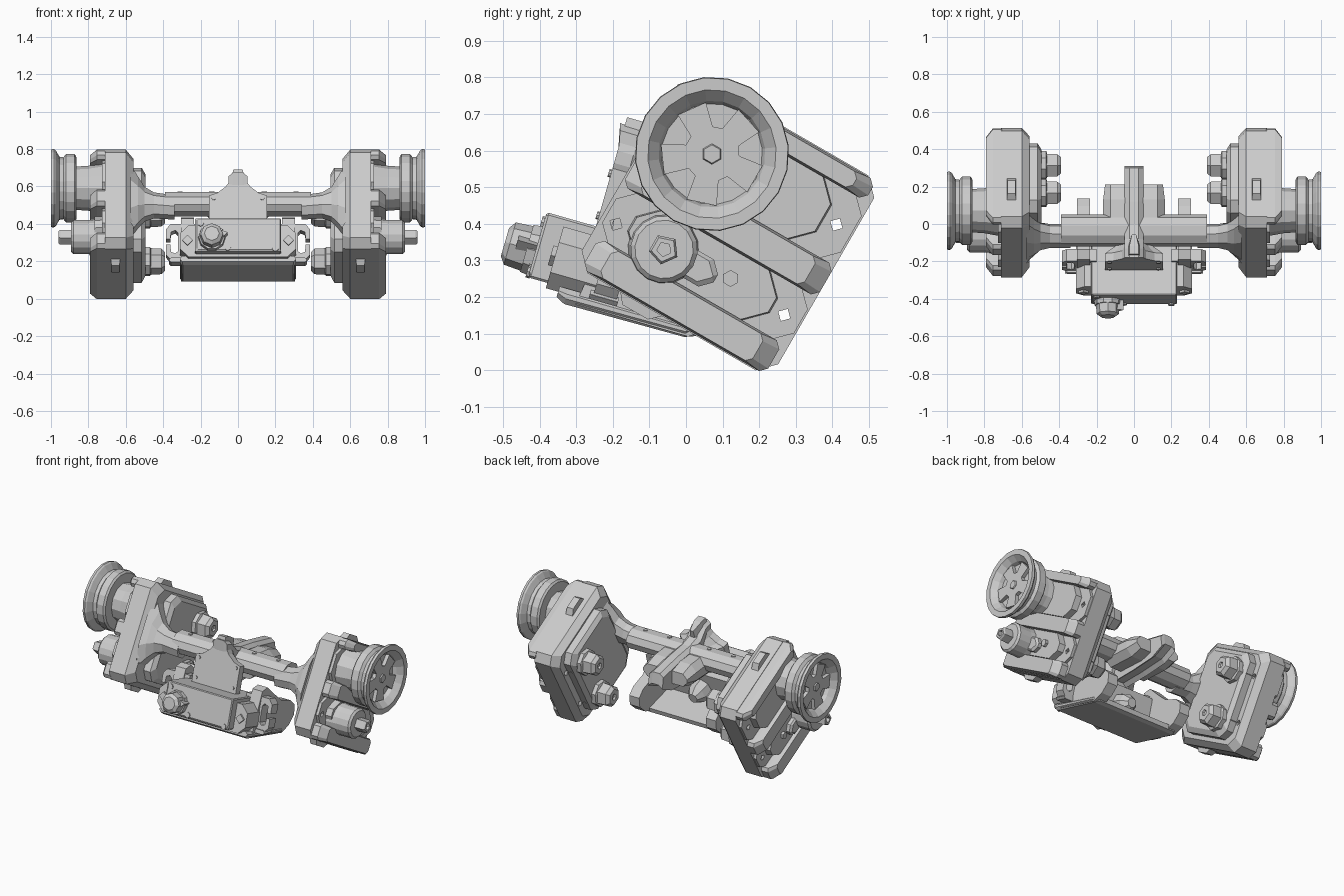
import bpy, bmesh
from math import sin, cos, pi, radians
from mathutils import Matrix, Vector

if "Cube" in bpy.data.objects:
    bpy.data.objects.remove(bpy.data.objects["Cube"])

SIDE, MID, FLAT = radians(-30), radians(-16), 0.0   # tilt of each assembly about x


def loft(name, rings, tilt=FLAT, mirror=False):
    """Skin a list of equal-length rings, cap both ends, tilt about x."""
    bm = bmesh.new()
    rot = Matrix.Rotation(tilt, 4, 'X')
    vs = [[bm.verts.new(rot @ Vector(p)) for p in r] for r in rings]
    n = len(vs[0])
    for a, b in zip(vs, vs[1:]):
        for i in range(n):
            j = (i + 1) % n
            bm.faces.new((a[i], a[j], b[j], b[i]))
    bm.faces.new(vs[0][::-1])
    bm.faces.new(vs[-1])
    bmesh.ops.recalc_face_normals(bm, faces=bm.faces)
    me = bpy.data.meshes.new(name)
    bm.to_mesh(me)
    bm.free()
    ob = bpy.data.objects.new(name, me)
    bpy.context.collection.objects.link(ob)
    if mirror:
        ob.modifiers.new("mirror", 'MIRROR')
    return ob


def rect(a0, a1, b0, b1, c):
    """Rectangle outline with chamfered corners."""
    return [(a0 + c, b0), (a1 - c, b0), (a1, b0 + c), (a1, b1 - c),
            (a1 - c, b1), (a0 + c, b1), (a0, b1 - c), (a0, b0 + c)]


def circ(a, b, ra, n, rb=None, ph=0.0):
    rb = ra if rb is None else rb
    return [(a + ra * cos(2 * pi * i / n + ph), b + rb * sin(2 * pi * i / n + ph)) for i in range(n)]


def on_x(x, pts): return [(x, a, b) for a, b in pts]
def on_y(y, pts): return [(a, y, b) for a, b in pts]


def along_x(name, secs, tilt=FLAT, mirror=True):
    return loft(name, [on_x(x, p) for x, p in secs], tilt, mirror)


def along_y(name, secs, tilt=MID, mirror=False):
    return loft(name, [on_y(y, p) for y, p in secs], tilt, mirror)


def turned(name, u, v, prof, n, tilt=SIDE):
    return along_x(name, [(x, circ(u, v, r, n)) for x, r in prof], tilt)


# ---- side gearboxes (built on +x, mirrored) ----
U0, U1, V0, V1 = -0.41, 0.21, 0.095, 0.71
shell = along_x("gearbox_shell", [(0.56, rect(U0 + .04, U1 - .03, V0 + .03, V1 - .03, .05)),
                                  (0.60, rect(U0, U1, V0, V1, .045)),
                                  (0.71, rect(U0, U1, V0, V1, .045))], SIDE, False)
# through holes at the plate corners
holes = []
for u, v in [(.157, .265), (.157, .55), (-.365, .25)]:
    h = along_x("hole_cutter", [(0.4, circ(u, v, .019, 4)), (0.9, circ(u, v, .019, 4))], SIDE, False)
    h.hide_render = True
    h.hide_set(True)
    holes.append(h)


def drill(ob):
    for h in holes:
        m = ob.modifiers.new("hole", 'BOOLEAN')
        m.operation, m.object, m.solver = 'DIFFERENCE', h, 'EXACT'
    ob.modifiers.new("mirror", 'MIRROR')


drill(shell)
# outer ridges, the outer two shortened to follow the shell corners
for v0, v1, cut in [(V0 + .003, .195, .018), (.35, .45, 0), (.645, V1 - .003, .018)]:
    a, b = U0 + .005 + cut, U1 - cut
    along_x("gearbox_ridge", [(0.705, rect(a, b, v0, v1, .018)),
                              (0.755, rect(a, b, v0, v1, .018)),
                              (0.79, rect(a + .05, b - .05, v0 + .006, v1 - .006, .015))], SIDE)
# recessed cover plates
for v0, v1 in [(.195, .35), (.45, .645)]:
    drill(along_x("cover_plate", [(0.705, rect(U0 + .01, U1 - .005, v0, v1, .04)),
                                  (0.728, rect(U0 + .01, U1 - .005, v0, v1, .04))], SIDE, False))
    along_x("cover_center", [(0.72, rect(-.33, .12, v0, v1, .055)),
                             (0.768, rect(-.325, .115, v0, v1, .055))], SIDE)
# edge tabs
for v0, v1 in [(V0 + .01, .068), (V1 - .01, .74)]:
    loft("edge_tab", [[(.63, -.27, v0), (.68, -.27, v0), (.68, -.12, v0), (.63, -.12, v0)],
                      [(.633, -.24, v1), (.677, -.24, v1), (.677, -.16, v1), (.633, -.16, v1)]], SIDE, True)
# inner plate
drill(along_x("inner_plate", [(0.57, rect(-.29, .14, .15, .67, .05)),
                              (0.515, rect(-.29, .14, .15, .67, .05)),
                              (0.495, rect(-.265, .115, .18, .645, .05))], SIDE, False))
# motors on the inner plate
for v in (.256, .55):
    turned("motor_base", .045, v, [(.50, .08), (.47, .08), (.465, .068)], 8)
    turned("motor_can", .045, v, [(.48, .072), (.41, .068), (.39, .05), (.39, .02), (.40, .015)], 6)
# idler knob, slotted lug and bolt
IU, IV = -.217, .256
turned("idler_drum", IU, IV, [(.72, .1), (.80, .092), (.88, .092), (.892, .08)], 16)
turned("idler_nut", IU, IV, [(.88, .042), (.95, .042), (.96, .035), (.96, .02), (.93, .02)], 5)
along_x("idler_lug", [(.72, rect(-.2, -.055, .215, .30, .03)),
                      (.79, rect(-.2, -.055, .215, .30, .03)),
                      (.80, rect(-.19, -.065, .225, .29, .03))], SIDE)
turned("cover_bolt", -.02, .278, [(.72, .023), (.785, .023), (.785, .01)], 6)

# ---- wheels ----
WU, WV = -.234, .547
turned("wheel_hub", WU, WV, [(.72, .135), (.80, .12), (.88, .115)], 12)
turned("wheel_inner_disc", WU, WV, [(.862, .10), (.865, .172), (.875, .183), (.92, .183), (.935, .165)], 20)
turned("wheel_rim", WU, WV, [(.92, .10), (.925, .165), (.955, .17), (.975, .205), (.985, .211),
                             (1.0, .209), (1.0, .176), (.968, .146), (.945, .138), (.945, .03)], 20)
star = []
for i in range(5):
    for off, r in [(-.3, .142), (.3, .142), (.45, .075), (.81, .075)]:
        a = i * 2 * pi / 5 + off
        star.append((WU + r * cos(a), WV + r * sin(a)))
along_x("wheel_spokes", [(.94, star), (.968, star)], SIDE)
turned("wheel_axle_cap", WU, WV, [(.96, .032), (.975, .025)], 6)

# ---- cross tube and flared arms ----
AY, AZ = -.035, .505
along_x("cross_tube", [(-.39, circ(AY, AZ, .085, 10, .068)), (.39, circ(AY, AZ, .085, 10, .068))], mirror=False)
along_x("flared_arm", [(x, circ(u, v, ru, 8, rv, pi / 8)) for x, u, v, ru, rv in [
    (.34, -.30, .39, .063, .066), (.45, -.305, .40, .063, .072), (.50, -.31, .405, .068, .10),
    (.535, -.32, .41, .078, .155), (.575, -.325, .415, .085, .225)]], SIDE)
for x in (.14, .31):
    c = circ(x, AY, .014, 6)
    loft("tube_screw", [[(a, b, .56) for a, b in c], [(a, b, .574) for a, b in c]], mirror=True)

# ---- central spine ----
half = [(.155, .30), (.155, .475), (.11, .49), (.065, .525), (.035, .57), (.025, .62)]
plate = half + [(-x, z) for x, z in half[::-1]]
along_y("mount_plate", [(-.345, plate), (-.30, plate),
                        (-.23, [(x * .45, z - .02) for x, z in plate])])
fin = [(-.18, .675), (-.13, .66), (-.08, .60), (0, .57), (.12, .55), (.30, .51),
       (.31, .44), (.22, .40), (.05, .39), (-.2, .39)]
along_x("rear_fin", [(-.05, [(y, z - .02) for y, z in fin]), (-.025, fin), (.025, fin),
                     (.05, [(y, z - .02) for y, z in fin])], mirror=False)
along_y("rear_block", [(-.06, rect(-.165, .165, .41, .55, .04)), (.13, rect(-.165, .165, .40, .53, .04)),
                       (.21, rect(-.155, .155, .42, .50, .03))], FLAT)
for z in (.34, .46):
    c = circ(.13, z, .011, 8)
    along_y("plate_screw", [(-.352, c), (-.34, c)], mirror=True)

# ---- actuator and tray (tilted) ----
along_y("actuator_body", [(-.485, rect(-.22, .225, .135, .305, .006)), (-.478, rect(-.23, .23, .125, .31, .006)),
                          (-.20, rect(-.23, .23, .125, .31, .006))])
along_y("actuator_shoulder", [(-.43, rect(-.31, .31, .11, .285, .045)), (-.29, rect(-.31, .31, .11, .285, .045))])
low = [(.385, .215), (.362, .215), (.358, .175), (.335, .165), (.32, .18)]
ear = [(.2, .13), (.36, .13), (.385, .16)] + low + [(x, .46 - z) for x, z in low[::-1]] + \
      [(.385, .30), (.36, .33), (.2, .33)]
along_y("mount_ear", [(-.30, ear), (-.235, ear)], mirror=True)
c = circ(.27, .2, .028, 4)
along_y("ear_bolt", [(-.42, c), (-.442, c)], mirror=True)
# knob with pointer, on the front of the actuator
KX, KQ = -.14, .20
along_y("knob_base", [(-.48, circ(KX, KQ, .074, 10)), (-.51, circ(KX, KQ, .07, 10))])
along_y("knob", [(-.50, circ(KX, KQ, .064, 8)), (-.558, circ(KX, KQ, .06, 8)), (-.572, circ(KX, KQ, .04, 8))])
ptr = [(KX - .05, KQ - .03), (KX + .03, KQ - .035), (KX + .085, KQ + .015), (KX + .03, KQ + .035)]
along_y("knob_pointer", [(-.48, ptr), (-.54, ptr)])
for x, q in [(-.2, .28), (-.055, .145), (.2, .14)]:
    c = circ(x, q, .017, 8)
    along_y("face_screw", [(-.48, c), (-.492, c)])
along_y("rear_pivot", [(-.22, circ(-.02, .2, .07, 8)), (-.14, circ(-.02, .2, .06, 8)), (-.10, circ(-.02, .2, .03, 8))])
# tray floor, lip and curved side walls
along_y("tray_floor", [(-.395, rect(-.31, .31, .095, .125, .012)), (-.37, rect(-.31, .31, .082, .125, .015)),
                       (-.03, rect(-.31, .31, .086, .125, .015)), (.0, rect(-.29, .29, .097, .125, .012))])
along_y("tray_lip", [(-.31, rect(-.37, .37, .115, .14, .012)), (-.23, rect(-.37, .37, .115, .14, .012))])
wall = [(-.34, .09), (-.02, .09), (.04, .13), (.08, .19), (.07, .25), (.02, .28),
        (-.08, .29), (-.16, .33), (-.25, .38), (-.30, .36)]
along_x("tray_wall", [(.235, wall), (.305, wall)], MID)
